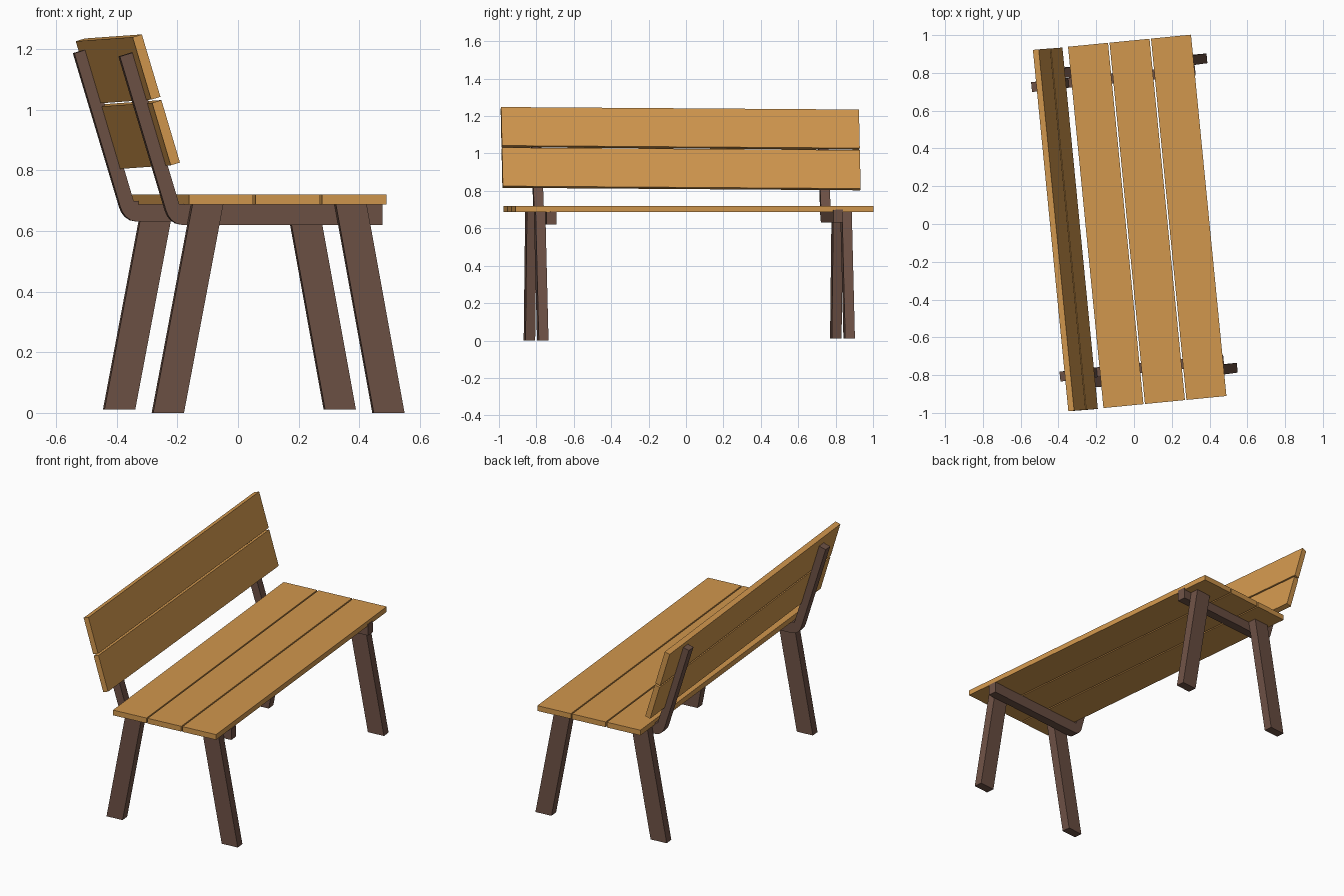
import bpy, bmesh
from math import radians, sin, cos
from mathutils import Matrix, Vector

if "Cube" in bpy.data.objects:
    bpy.data.objects.remove(bpy.data.objects["Cube"])

YAW = Matrix.Rotation(radians(5.6), 4, 'Z')


def material(name, rgb):
    m = bpy.data.materials.new(name)
    m.diffuse_color = (*rgb, 1)
    m.use_nodes = True
    m.node_tree.nodes["Principled BSDF"].inputs["Base Color"].default_value = m.diffuse_color
    return m


WOOD = material("plank_wood", (0.64, 0.31, 0.075))
DARK = material("dark_wood", (0.155, 0.083, 0.06))


def prism(name, profile, y0, y1, mat, tilt=0.0, pivot=(0, 0, 0)):
    """Extrude an XZ profile from y0 to y1, tilt it about X, then yaw it."""
    bm = bmesh.new()
    face = bm.faces.new([bm.verts.new((x, y0, z)) for x, z in profile])
    ext = bmesh.ops.extrude_face_region(bm, geom=[face])
    moved = [g for g in ext["geom"] if isinstance(g, bmesh.types.BMVert)]
    bmesh.ops.translate(bm, verts=moved, vec=(0, y1 - y0, 0))
    bmesh.ops.recalc_face_normals(bm, faces=bm.faces)
    p = Matrix.Translation(Vector(pivot))
    bm.transform(YAW @ p @ Matrix.Rotation(tilt, 4, 'X') @ p.inverted())
    me = bpy.data.meshes.new(name)
    bm.to_mesh(me)
    bm.free()
    me.materials.append(mat)
    ob = bpy.data.objects.new(name, me)
    bpy.context.collection.objects.link(ob)
    return ob


Y0, Y1 = -0.954, 0.968

# Seat: three flat planks
w, gap = 0.2127, 0.008
for i in range(3):
    x = -0.256 + i * (w + gap)
    prism(f"seat_plank_{i + 1}",
          [(x, 0.688), (x + w, 0.688), (x + w, 0.72), (x, 0.72)], Y0, Y1, WOOD)

# Backrest: two leaning planks
lean = radians(16.6)
up = Vector((-sin(lean), cos(lean)))
back = Vector((-cos(lean), -sin(lean))) * 0.032
base = Vector((-0.286, 0.819))
for i in range(2):
    a = base + up * (i * 0.226)
    b = a + up * 0.215
    prism(f"backrest_plank_{i + 1}", [a, b, b + back, a + back], Y0, Y1, WOOD,
          radians(-0.4), (0, 0.007, 1.03))

# Side frames: splayed legs outside, bent rail and post inside
rear_leg = [(-0.363, 0), (-0.261, 0), (-0.131, 0.688), (-0.233, 0.688)]
front_leg = [(0.368, 0), (0.470, 0), (0.344, 0.688), (0.242, 0.688)]
rail_post = [(0.402, 0.62), (-0.262, 0.62), (-0.281, 0.624), (-0.298, 0.636),
             (-0.309, 0.651), (-0.316, 0.668), (-0.469, 1.175), (-0.423, 1.189),
             (-0.272, 0.688), (0.402, 0.688)]
t = 0.026
for side, s in (("near", -1), ("far", 1)):
    for name, prof, yc in (("rear_leg", rear_leg, 0.823),
                           ("front_leg", front_leg, 0.823),
                           ("rail_and_back_post", rail_post, 0.770)):
        y = 0.0125 + s * yc
        prism(f"{name}_{side}", prof, y - t, y + t, DARK,
              radians(0.4), (0, -0.837, 0))
